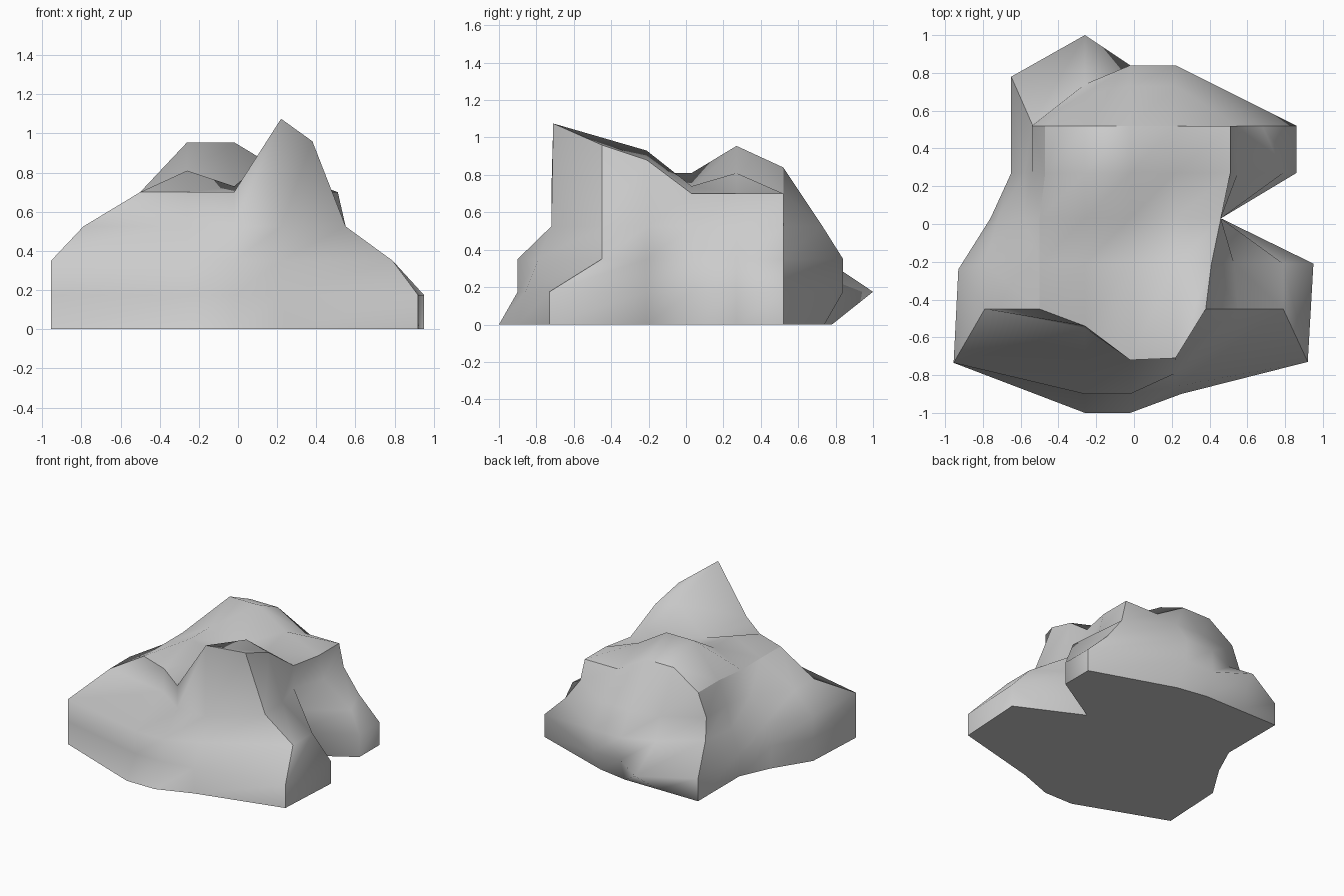
import bpy, bmesh

if "Cube" in bpy.data.objects:
    bpy.data.objects.remove(bpy.data.objects["Cube"])

# Ground outline, counter-clockwise from the front right corner
outline = [(.92, -.73), (.95, -.21), (.46, .03), (.86, .27), (.86, .52),
           (.22, .74), (-.02, .78), (-.30, .78), (-.65, .78), (-.65, .27),
           (-.76, .03), (-.93, -.24), (-.955, -.735), (-.26, -1), (-.02, -1), (.25, -.9)]

# Each higher contour only moves the points that change
steps = [
    (.175, {5: (.22, .84), 6: (-.02, .84), 7: (-.26, 1.0),
            13: (-.26, -.9), 14: (-.02, -.9), 15: (.22, -.86)}),
    (.35, {0: (.79, -.45), 1: (.79, -.21), 3: (.79, .27), 4: (.68, .52),
           7: (-.26, .74), 8: (-.54, .53), 9: (-.58, .27), 10: (-.72, .03),
           15: (.22, -.79)}),
    (.525, {0: (.55, -.45), 1: (.53, -.21), 3: (.55, .27), 4: (.55, .52),
            5: (.22, .73), 6: (-.02, .73), 7: (-.26, .69), 8: (-.54, .52),
            9: (-.54, .27), 10: (-.58, .03), 11: (-.79, -.21), 12: (-.79, -.45),
            13: (-.26, -.55), 14: (-.02, -.72), 15: (.22, -.72)}),
]

# Rim of the top, and the inner heights (rows front to back)
rim = [(.38, -.45, .96), (.41, -.21, .88), (.46, .03, .70), (.51, .27, .70),
       (.51, .52, .70), (.22, .52, .84), (-.02, .52, .84), (-.26, .52, .84),
       (-.47, .52, .70), (-.47, .27, .70), (-.50, .03, .70), (-.50, -.21, .70),
       (-.50, -.45, .70), (-.26, -.54, .70), (-.02, -.72, .70), (.22, -.71, 1.075)]
rim[5] = (.22, .52, .70)
inner = [(-.21, (.81, .73, .93)), (.03, (.81, .73, .74)), (.27, (.955, .955, .81))]

bm = bmesh.new()
rings = [[bm.verts.new((x, y, 0)) for x, y in outline]]
contour = list(outline)
for z, moves in steps:
    for i, p in moves.items():
        contour[i] = p
    rings.append([bm.verts.new((x, y, z)) for x, y in contour])
top = [bm.verts.new(p) for p in rim]
rings.append(top)

# Base and flanks
bm.faces.new(rings[0][::-1])
for low, high in zip(rings, rings[1:]):
    for i in range(16):
        j = (i + 1) % 16
        bm.faces.new((low[i], low[j], high[j], high[i]))

# Top: five by five patch bounded by the rim
grid = [[top[12], top[13], top[14], top[15], top[0]]]
for r, (y, heights) in enumerate(inner):
    mid = [bm.verts.new((x, y, z)) for x, z in zip((-.26, -.02, .22), heights)]
    grid.append([top[11 - r]] + mid + [top[1 + r]])
grid.append([top[8], top[7], top[6], top[5], top[4]])
for a, b in zip(grid, grid[1:]):
    for i in range(4):
        bm.faces.new((a[i], a[i + 1], b[i + 1], b[i]))

# Smooth everywhere except the four corner ridges, the rim and the base edge
bmesh.ops.recalc_face_normals(bm, faces=bm.faces)
for f in bm.faces:
    f.smooth = True
sharp = [(lo[c], hi[c]) for lo, hi in zip(rings, rings[1:]) for c in (0, 4, 8, 12)]
sharp += [(r[i - 1], r[i]) for r in (rings[0], top) for i in range(16)]
for pair in sharp:
    bm.edges.get(pair).smooth = False

mesh = bpy.data.meshes.new("rock")
bm.to_mesh(mesh)
bm.free()
rock = bpy.data.objects.new("rock", mesh)
bpy.context.collection.objects.link(rock)
